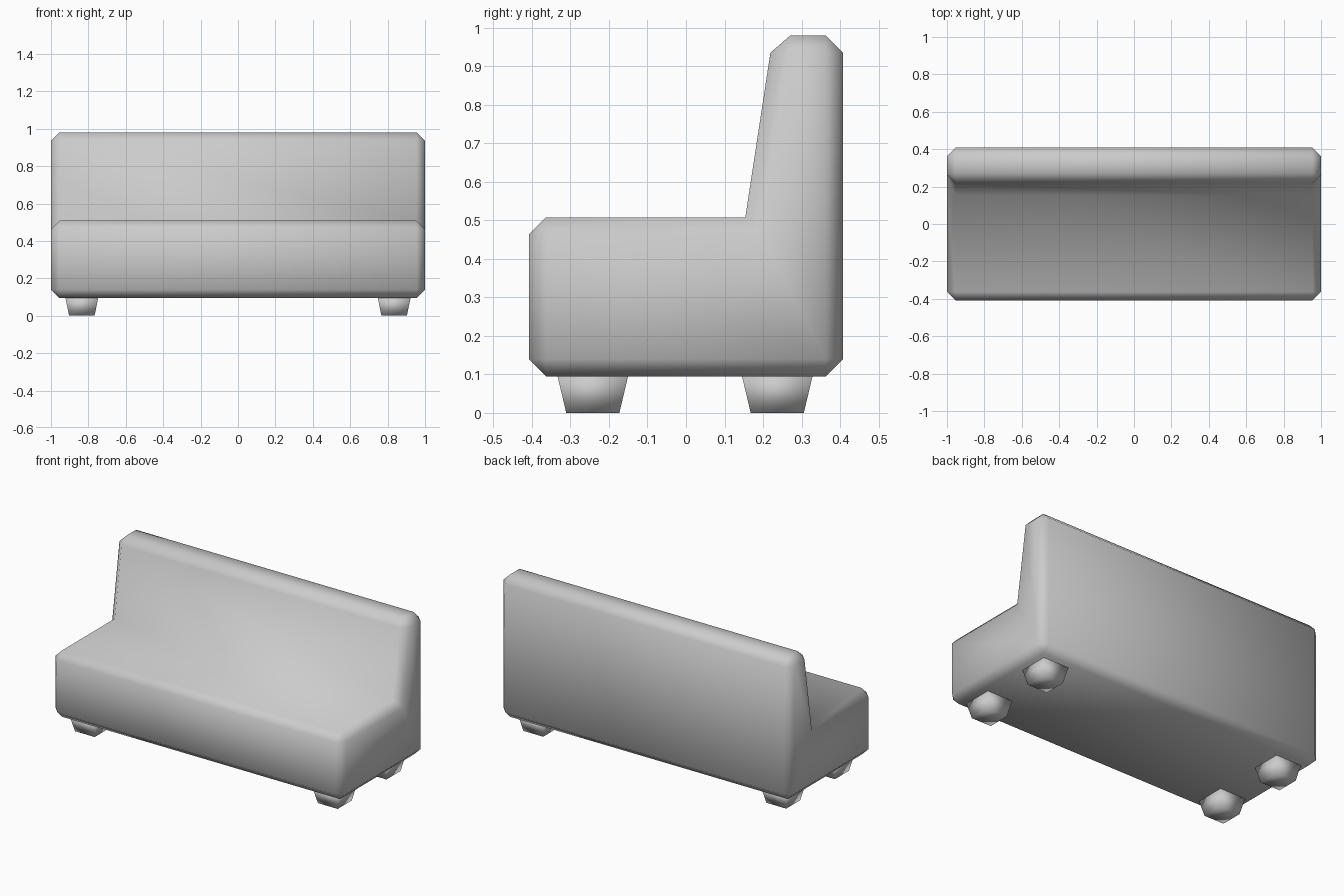
import bpy, bmesh

if "Cube" in bpy.data.objects:
    bpy.data.objects.remove(bpy.data.objects["Cube"])


def make_object(name, bm, smooth=True):
    bmesh.ops.recalc_face_normals(bm, faces=bm.faces)
    mesh = bpy.data.meshes.new(name)
    bm.to_mesh(mesh)
    bm.free()
    for p in mesh.polygons:
        p.use_smooth = smooth
    obj = bpy.data.objects.new(name, mesh)
    bpy.context.collection.objects.link(obj)
    return obj


# Upholstered body: L-shaped side profile (y, z) swept along x, edges chamfered
profile = [(-0.408, 0.095), (0.408, 0.095), (0.408, 0.98),
           (0.226, 0.98), (0.154, 0.508), (-0.408, 0.508)]
bm = bmesh.new()
face = bm.faces.new([bm.verts.new((-1, y, z)) for y, z in profile])
ext = bmesh.ops.extrude_face_region(bm, geom=[face])
new_verts = [v for v in ext["geom"] if isinstance(v, bmesh.types.BMVert)]
bmesh.ops.translate(bm, verts=new_verts, vec=(2, 0, 0))
bmesh.ops.recalc_face_normals(bm, faces=bm.faces)


def is_crease(e):
    # The inner corner between seat and backrest stays sharp
    return all(abs(v.co.y - 0.154) < 1e-4 and abs(v.co.z - 0.508) < 1e-4 for v in e.verts)


bmesh.ops.bevel(bm, geom=[e for e in bm.edges if not is_crease(e)],
                offset=0.045, offset_type='OFFSET', segments=1,
                profile=0.5, affect='EDGES', clamp_overlap=True)
make_object("sofa_body", bm)


# Feet: square, tapering towards the floor
def foot(name, cx, cy):
    bm = bmesh.new()
    bmesh.ops.create_cube(bm, size=1)
    for v in bm.verts:
        top = v.co.z > 0
        hx, hy = (0.088, 0.092) if top else (0.068, 0.069)
        v.co = (cx + (hx if v.co.x > 0 else -hx),
                cy + (hy if v.co.y > 0 else -hy),
                0.097 if top else 0)
    make_object(name, bm)


for side, sx in (("left", -1), ("right", 1)):
    foot("front_foot_" + side, sx * 0.835, -0.242)
    foot("back_foot_" + side, sx * 0.835, 0.237)
